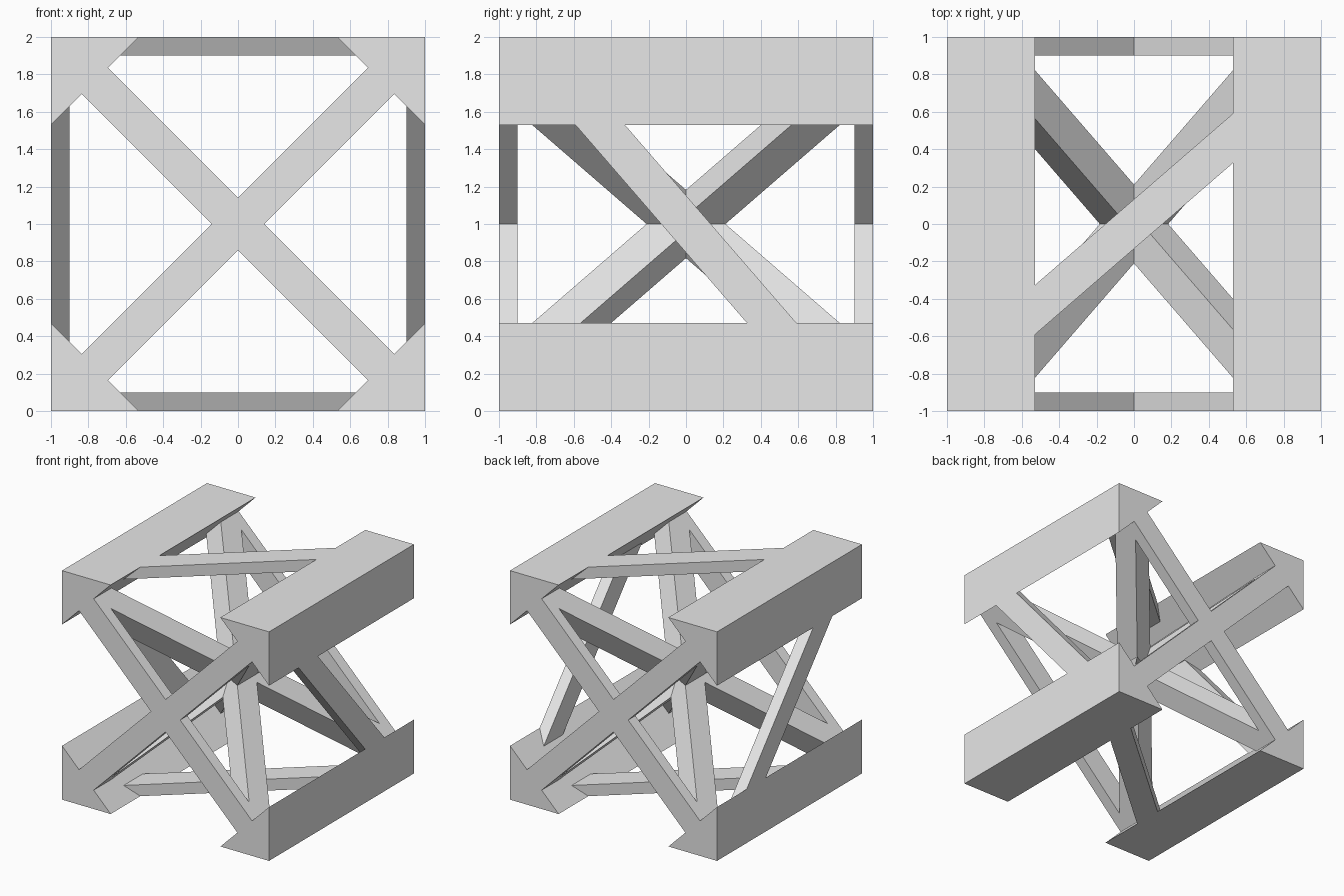
import bpy, bmesh, math
from mathutils import Vector

cube = bpy.data.objects.get("Cube")
if cube:
    bpy.data.objects.remove(cube, do_unlink=True)

grey = bpy.data.materials.new("plain_grey")
grey.use_nodes = True
GREY = (0.8, 0.8, 0.8, 1)
grey.diffuse_color = GREY
grey.node_tree.nodes["Principled BSDF"].inputs["Base Color"].default_value = GREY

LEG = 0.47       # rail triangle leg
BAR = 0.2        # bar width
THIN = 0.1       # plate thickness
CENTRE = Vector((0, 0, 1))
X, Y, Z = Vector((1, 0, 0)), Vector((0, 1, 0)), Vector((0, 0, 1))


def prism(name, profile, origin, a, b, depth):
    """Profile in the (a, b) plane, extruded by depth, centred on origin."""
    n = a.cross(b).normalized()
    bm = bmesh.new()
    verts = [bm.verts.new(origin + a * p + b * q - n * depth / 2) for p, q in profile]
    face = bm.faces.new(verts)
    new = bmesh.ops.extrude_face_region(bm, geom=[face])["geom"]
    bmesh.ops.translate(bm, vec=n * depth,
                        verts=[v for v in new if isinstance(v, bmesh.types.BMVert)])
    bmesh.ops.recalc_face_normals(bm, faces=bm.faces[:])
    mesh = bpy.data.meshes.new(name)
    bm.to_mesh(mesh)
    bm.free()
    mesh.materials.append(grey)
    obj = bpy.data.objects.new(name, mesh)
    bpy.context.collection.objects.link(obj)
    return obj


# Triangular corner rails running front to back
triangle = [(1, 1), (1 - LEG, 1), (1, 1 - LEG)]
for sx, side in ((-1, "right"), (1, "left")):
    for sz, level in ((-1, "lower"), (1, "upper")):
        prism(f"{level}_{side}_rail", triangle, CENTRE, X * sx, Z * sz, 2)

# Diagonal crosses on the front and back
strip = [(-1.25, -BAR / 2), (1.25, -BAR / 2), (1.25, BAR / 2), (-1.25, BAR / 2)]
for sy, end in ((-1, "front"), (1, "back")):
    for s, lean in ((1, "rising"), (-1, "falling")):
        along = Vector((1, 0, s)).normalized()
        prism(f"{end}_{lean}_cross_bar", strip, CENTRE + Y * sy * (1 - THIN / 2),
              along, along.cross(Y), THIN)

# Single flat braces joining the rails on the four sides
SLOPE, REACH = 0.866, 0.8
half = BAR / 2 * math.hypot(1, SLOPE)
brace = [(p, SLOPE * p + q) for p, q in
         ((-REACH, -half), (REACH, -half), (REACH, half), (-REACH, half))]
offset = 1 - THIN / 2
for name, out, across in (("top_brace", Z, X), ("bottom_brace", -Z, X),
                          ("left_brace", X, -Z), ("right_brace", -X, -Z)):
    prism(name, brace, CENTRE + out * offset, across, Y, THIN)

# Square inner bars through the centre, trimmed inside the rails and end crosses
rise = 1 / SLOPE / math.sqrt(2)
rim = BAR / 2 * math.hypot(1, rise)
U, V = 1.1, 0.99
half_bar = [(U, rise * U - rim), (U, V), ((V - rim) / rise, V)]
inner = half_bar + [(-p, -q) for p, q in half_bar]
for sx, lean in ((1, "rising"), (-1, "falling")):
    for sy, way in ((1, "backward"), (-1, "forward")):
        prism(f"{lean}_{way}_inner_bar", inner, CENTRE,
              Vector((sx, 0, 1)).normalized(), Y * sy, BAR)
